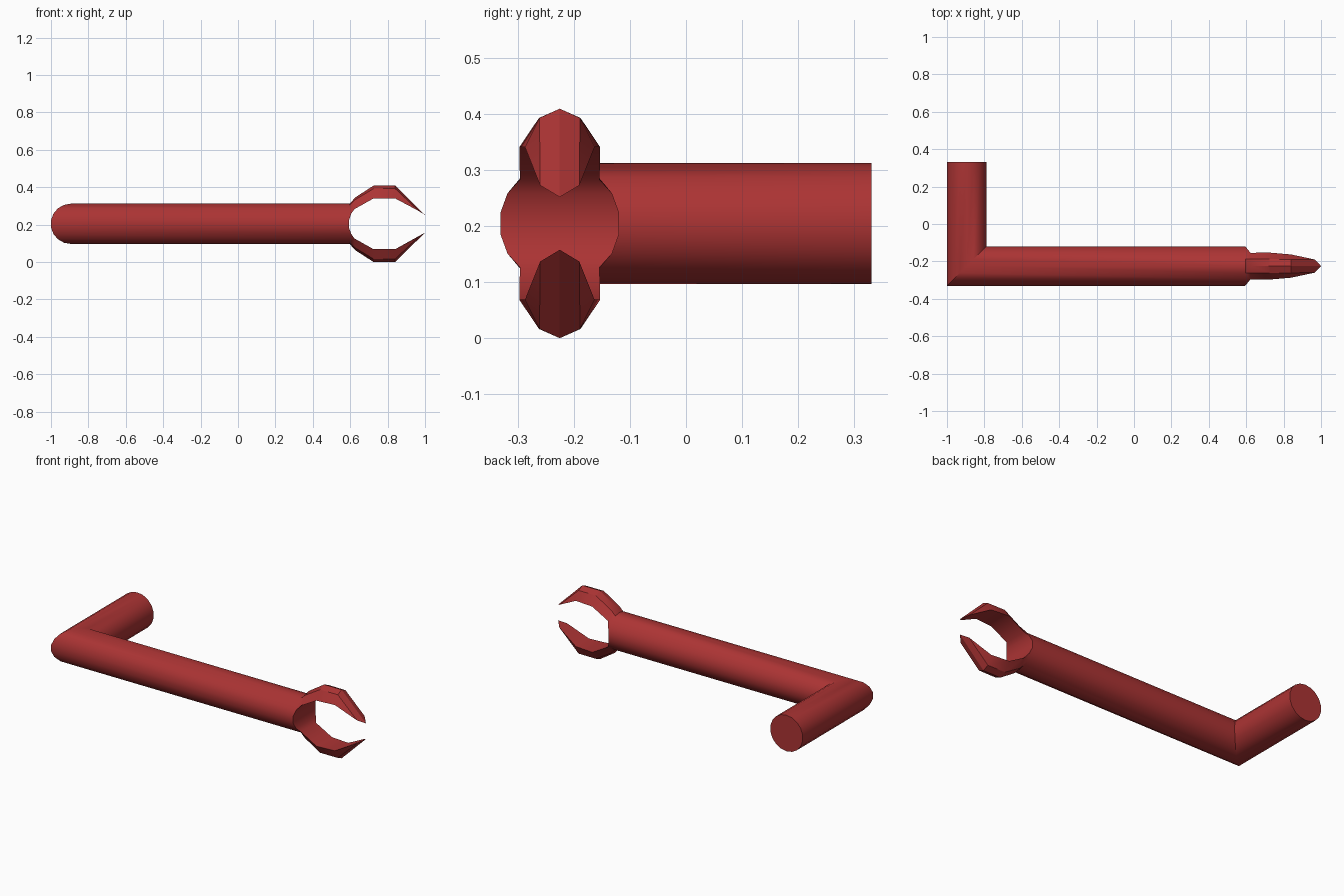
import bpy, bmesh, math

if "Cube" in bpy.data.objects:
    bpy.data.objects.remove(bpy.data.objects["Cube"])

R, N = 0.1075, 18              # pipe radius and sides
CX, CY, CZ = -0.894, -0.225, 0.2045

red = bpy.data.materials.new("red")
red.diffuse_color = (0.41, 0.034, 0.034, 1)
red.use_nodes = True
red.node_tree.nodes["Principled BSDF"].inputs["Base Color"].default_value = red.diffuse_color

bm = bmesh.new()
circle = [(R * math.cos(a), R * math.sin(a))
          for a in (math.radians(10 + 20 * k) for k in range(N))]


def ring(points):
    return [bm.verts.new(p) for p in points]


def bridge(a, b, closed=False):
    n = len(a)
    for i in range(n if closed else n - 1):
        j = (i + 1) % n
        bm.faces.new((a[i], a[j], b[j], b[i]))


# Bent pipe: short arm end, mitred corner, pincer end
def end_x(k):
    k = min(k % 9, 8 - k % 9)          # 0 = beside the middle, 4 = top or bottom
    return (0.593, 0.605, 0.597, 0.597, 0.597)[k]


short_end = ring((CX + c, 0.331, CZ + s) for c, s in circle)
corner = ring((CX + c, CY + c, CZ + s) for c, s in circle)
long_end = ring((end_x(k), CY + c, CZ + s) for k, (c, s) in enumerate(circle))
bridge(short_end, corner, True)
bridge(corner, long_end, True)
bm.faces.new(short_end)

# Flat middle of the pincer throat
bm.faces.new((long_end[0], long_end[8], long_end[9], long_end[17]))


# Pincer jaws: arched sections with flat inside, mirrored up and down
def arch(side, mid, top, sign):
    pts = [side, mid, top, (mid[0], -mid[1], mid[2]), (side[0], -side[1], side[2])]
    return ring((x, CY + y, CZ + sign * z) for x, y, z in pts)


for sign in (1, -1):
    base = [long_end[k if sign > 0 else 17 - k] for k in range(9)]
    b = arch((0.622, 0.071, 0.078), (0.624, 0.037, 0.127), (0.627, 0, 0.141), sign)
    c = arch((0.725, 0.072, 0.136), (0.725, 0.037, 0.188), (0.725, 0, 0.2045), sign)
    d = arch((0.84, 0.062, 0.136), (0.84, 0.036, 0.188), (0.84, 0, 0.2045), sign)
    tip = ring((x, CY + y, CZ + sign * z) for x, y, z in
               ((0.967, 0.035, 0.068), (1.0, 0, 0.047), (0.967, -0.035, 0.068)))
    # throat and root
    bm.faces.new((base[0], base[1], base[7], base[8]))
    bm.faces.new((base[1], b[0], b[4], base[7]))
    bm.faces.new((base[1], base[2], b[0]))
    bm.faces.new((base[7], b[4], base[6]))
    bridge(base[2:7], b)
    # jaw shell with flat inner faces
    for p, q in ((b, c), (c, d)):
        bridge(p, q)
        bm.faces.new((p[0], q[0], q[4], p[4]))
    # pointed end
    bridge(d[1:4], tip)
    bm.faces.new((d[0], d[1], tip[0]))
    bm.faces.new((d[4], tip[2], d[3]))
    bm.faces.new((d[0], tip[0], tip[1], tip[2], d[4]))

bmesh.ops.recalc_face_normals(bm, faces=bm.faces)
mesh = bpy.data.meshes.new("bent_pipe_with_pincer")
bm.to_mesh(mesh)
bm.free()
mesh.materials.append(red)
obj = bpy.data.objects.new("bent_pipe_with_pincer", mesh)
bpy.context.collection.objects.link(obj)
bpy.context.view_layer.objects.active = obj
obj.select_set(True)
bpy.ops.object.shade_smooth_by_angle(angle=math.radians(30))
